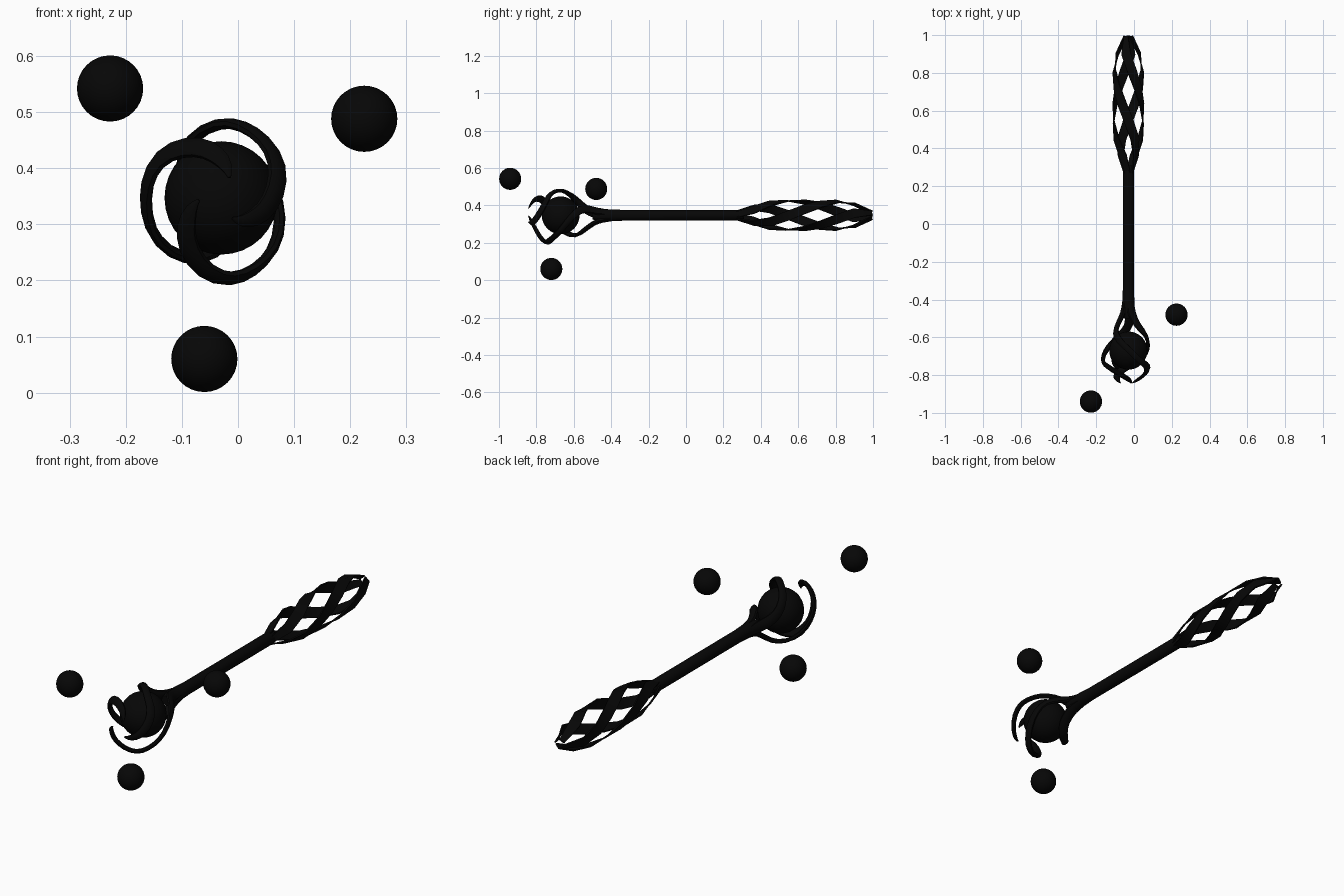
import bpy, bmesh, math
from mathutils import Vector

if "Cube" in bpy.data.objects:
    bpy.data.objects.remove(bpy.data.objects["Cube"])

AX, AZ = -0.03, 0.347            # axis of the staff, which runs along y

black = bpy.data.materials.new("near_black")
black.diffuse_color = (0.002, 0.002, 0.002, 1)
black.use_nodes = True
black.node_tree.nodes["Principled BSDF"].inputs["Base Color"].default_value = black.diffuse_color


def polar(r, deg, y):
    a = math.radians(deg)
    return Vector((AX + r * math.cos(a), y, AZ + r * math.sin(a)))


def finish(name, bm, angle=35):
    bmesh.ops.recalc_face_normals(bm, faces=bm.faces)
    me = bpy.data.meshes.new(name)
    bm.to_mesh(me)
    bm.free()
    me.materials.append(black)
    ob = bpy.data.objects.new(name, me)
    bpy.context.collection.objects.link(ob)
    bpy.ops.object.select_all(action='DESELECT')
    bpy.context.view_layer.objects.active = ob
    ob.select_set(True)
    bpy.ops.object.shade_smooth_by_angle(angle=math.radians(angle))
    return ob


def loft(name, rings):
    """Skin a list of closed rings and cap the ends."""
    bm = bmesh.new()
    vs = [[bm.verts.new(p) for p in ring] for ring in rings]
    n = len(rings[0])
    for a, b in zip(vs, vs[1:]):
        for i in range(n):
            j = (i + 1) % n
            bm.faces.new((a[i], a[j], b[j], b[i]))
    bm.faces.new(vs[0])
    bm.faces.new(vs[-1])
    return finish(name, bm)


def ball(name, loc, r):
    bm = bmesh.new()
    bmesh.ops.create_uvsphere(bm, u_segments=32, v_segments=16, radius=r)
    bmesh.ops.translate(bm, verts=bm.verts, vec=loc)
    return finish(name, bm)


def lerp_keys(keys, t):
    """Smooth interpolation through evenly spaced key tuples."""
    f = t * (len(keys) - 1)
    i = min(int(f), len(keys) - 2)
    u = f - i
    p = [keys[max(0, min(len(keys) - 1, i + d))] for d in (-1, 0, 1, 2)]
    return [0.5 * (2 * b + (c - a) * u + (2 * a - 5 * b + 4 * c - d) * u * u
                   + (3 * b - a - 3 * c + d) * u ** 3) for a, b, c, d in zip(*p)]


def band(name, pts, sizes, sides):
    """Flattened tube: width lies along the surface, thickness points away from the axis."""
    rings = []
    for i, p in enumerate(pts):
        tan = (pts[min(i + 1, len(pts) - 1)] - pts[max(i - 1, 0)]).normalized()
        out = (p - Vector((AX, sizes[i][2], AZ)))
        out = (out - tan * out.dot(tan)).normalized()
        side = tan.cross(out)
        w, t = sizes[i][:2]
        ring = []
        for k in range(sides):
            a = 2 * math.pi * (k + 0.5) / sides
            ring.append(p + side * w * math.cos(a) + out * t * math.sin(a))
        rings.append(ring)
    return loft(name, rings)


# Orb and the three floating balls
ball("orb", (AX, -0.67, AZ), 0.101)
for i, loc in enumerate([(-0.228, -0.94, 0.542), (0.225, -0.48, 0.488), (-0.06, -0.72, 0.06)]):
    ball(f"floating_ball_{i + 1}", loc, 0.059)

# Shaft, flaring slightly towards the claws
profile = [(-0.50, 0.022), (-0.46, 0.034), (-0.38, 0.031), (-0.34, 0.029), (0.28, 0.029), (0.31, 0.02)]
loft("shaft", [[polar(r, 30 * k, y) for k in range(12)] for y, r in profile])

# Three claws swirling round the orb: (turn, y, radius, half width, half thickness)
claw = [(-112, -0.40, 0.018, 0.020, 0.013), (-105, -0.47, 0.030, 0.026, 0.013),
        (-92, -0.53, 0.062, 0.025, 0.012), (-66, -0.59, 0.106, 0.020, 0.010),
        (-32, -0.66, 0.131, 0.017, 0.010), (0, -0.72, 0.134, 0.017, 0.010),
        (32, -0.755, 0.128, 0.020, 0.011), (64, -0.795, 0.100, 0.020, 0.010),
        (92, -0.825, 0.066, 0.015, 0.008), (115, -0.842, 0.040, 0.003, 0.002)]
for c in range(3):
    keys = [lerp_keys(claw, i / 27) for i in range(28)]
    pts = [polar(k[2], 60 + 120 * c - k[0], k[1]) for k in keys]
    # the claws sit tighter on the right and hang a little lower underneath
    for p in pts:
        if p.x > AX:
            p.x = AX + (p.x - AX) * 0.87
        if p.z < AZ:
            p.z = AZ + (p.z - AZ) * 1.1
    # thickness points away from the orb once the claw has left the shaft
    sizes = [(k[3], k[4], min(max(k[1], -0.67), k[1] + 0.15)) for k in keys]
    band(f"claw_{c + 1}", pts, sizes, 8)

# Twisted open basket at the rear: four flat spiralling straps
basket = [(0.27, 0.022), (0.36, 0.050), (0.45, 0.072), (0.54, 0.078), (0.63, 0.078),
          (0.72, 0.078), (0.81, 0.077), (0.90, 0.060), (0.994, 0.018)]
for c in range(4):
    keys = basket
    pts = [polar(r, 90 * c - (0.55 - y) * 360 / 1.24, y) for y, r in keys]
    sizes = [(min(0.036, 0.012 + 0.42 * r), 0.005, y) for y, r in keys]
    band(f"basket_strap_{c + 1}", pts, sizes, 4)
